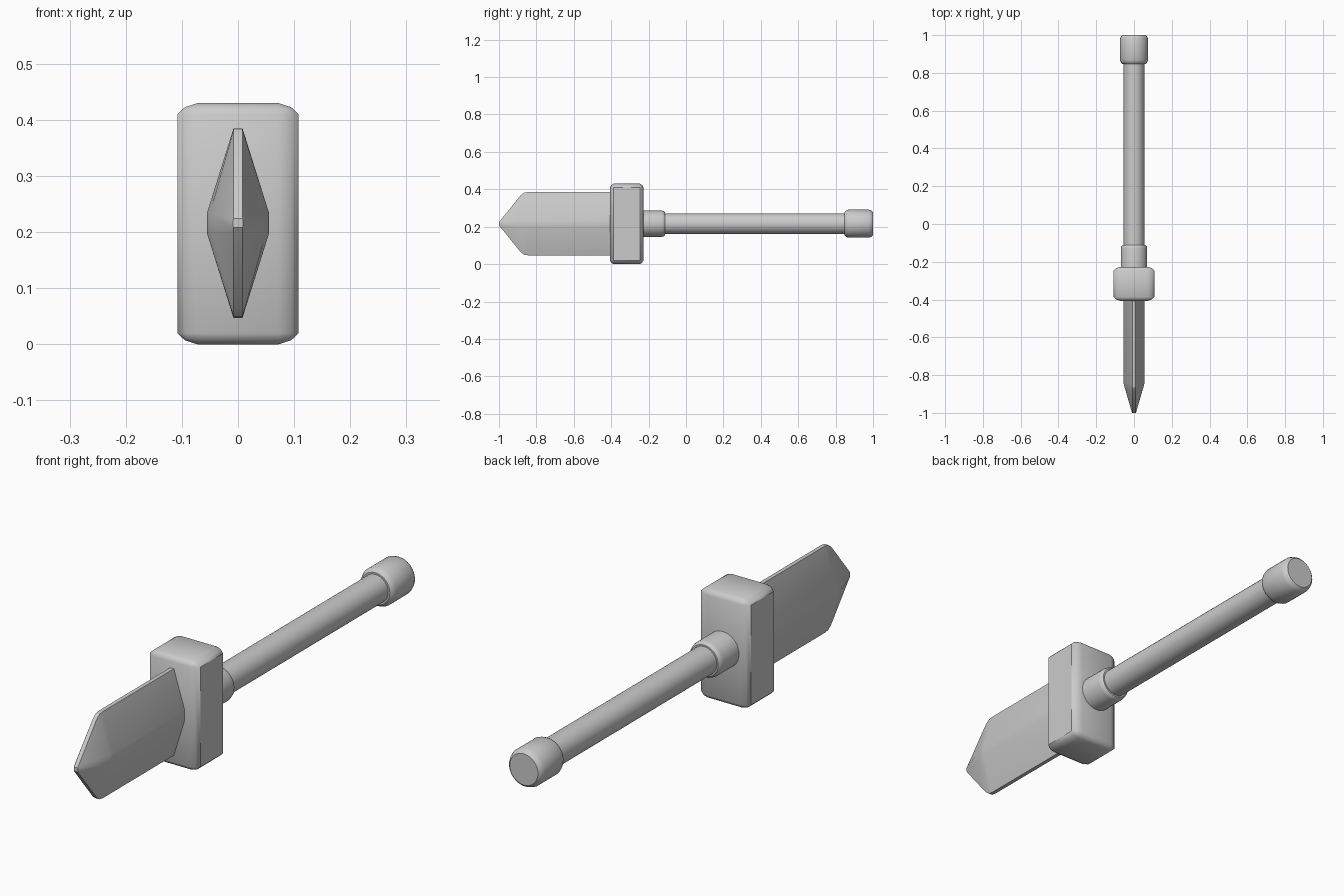
import bpy, bmesh, math

if "Cube" in bpy.data.objects:
    bpy.data.objects.remove(bpy.data.objects["Cube"])

ZC = 0.216  # height of the long axis


def make_object(name, bm, angle):
    bmesh.ops.recalc_face_normals(bm, faces=bm.faces[:])
    mesh = bpy.data.meshes.new(name)
    bm.to_mesh(mesh)
    bm.free()
    obj = bpy.data.objects.new(name, mesh)
    bpy.context.collection.objects.link(obj)
    bpy.ops.object.select_all(action='DESELECT')
    obj.select_set(True)
    bpy.context.view_layer.objects.active = obj
    bpy.ops.object.shade_smooth_by_angle(angle=math.radians(angle))
    return obj


def loft(name, rings, angle):
    """Skin a list of equal-length point rings and cap both ends."""
    bm = bmesh.new()
    vs = [[bm.verts.new(p) for p in ring] for ring in rings]
    n = len(vs[0])
    for a, b in zip(vs, vs[1:]):
        for i in range(n):
            j = (i + 1) % n
            bm.faces.new((a[i], a[j], b[j], b[i]))
    bm.faces.new(vs[0])
    bm.faces.new(vs[-1])
    return make_object(name, bm, angle)


def turned(name, profile, sides=32):
    """Round part along y from (y, radius) pairs."""
    steps = [2 * math.pi * i / sides for i in range(sides)]
    return loft(name, [[(r * math.cos(t), y, ZC + r * math.sin(t)) for t in steps]
                       for y, r in profile], 35)


# Round shaft, collar behind the guard, and end cap
turned("handle", [(-0.25, 0.055), (0.87, 0.055)])
turned("collar", [(-0.25, 0.07), (-0.13, 0.07), (-0.118, 0.067), (-0.112, 0.061)])
turned("pommel", [(0.848, 0.062), (0.854, 0.069), (0.868, 0.075),
                  (0.978, 0.075), (0.993, 0.069), (1.0, 0.061)])

# Guard block: bevelled box, then stretched so the chamfers are wider in x
bm = bmesh.new()
bmesh.ops.create_cube(bm, size=1)
bmesh.ops.scale(bm, vec=(0.12, 0.18, 0.43), verts=bm.verts)
bmesh.ops.bevel(bm, geom=bm.edges[:], offset=0.02, segments=2, profile=0.4,
                affect='EDGES')
bmesh.ops.scale(bm, vec=(1.8, 1, 1), verts=bm.verts)
bmesh.ops.translate(bm, vec=(0, -0.317, 0.215), verts=bm.verts)
make_object("guard", bm, 35)

# Blade: diamond section with blunted corners, tapering to a point
EDGE = 0.008
sections = [(-0.35, 0.055, 0.019, 0.169), (-0.845, 0.055, 0.019, 0.169),
            (-0.865, 0.050, 0.018, 0.166), (-0.884, 0.044, 0.016, 0.152),
            (-0.994, 0.012, 0.008, 0.016), (-1.0, 0.009, 0.004, 0.008)]
rings = []
for y, hx, flat, hz in sections:
    quarter = [(hx, flat), (EDGE, hz)]
    half = quarter + [(-x, z) for x, z in reversed(quarter)]
    ring = half + [(-x, -z) for x, z in half]
    rings.append([(x, y, ZC + z) for x, z in ring])
loft("blade", rings, 25)
